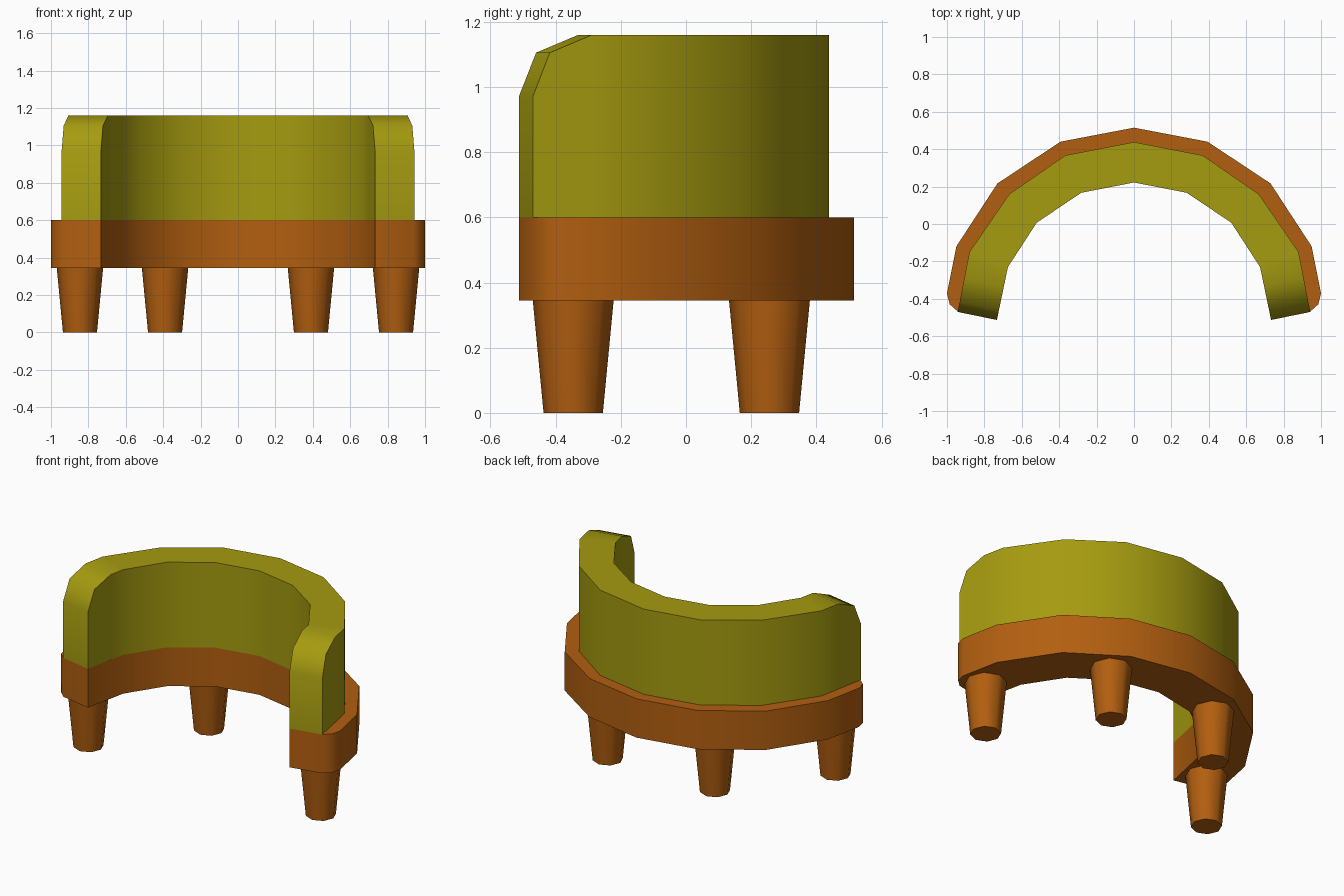
import bpy, bmesh, math

if "Cube" in bpy.data.objects:
    bpy.data.objects.remove(bpy.data.objects["Cube"])


def material(name, rgb):
    m = bpy.data.materials.new(name)
    m.diffuse_color = (*rgb, 1)
    m.use_nodes = True
    m.node_tree.nodes["Principled BSDF"].inputs["Base Color"].default_value = m.diffuse_color
    return m


wood = material("orange brown wood", (0.445, 0.114, 0.005))
fabric = material("olive fabric", (0.376, 0.328, 0.005))


def finish(name, bm, mat):
    bmesh.ops.recalc_face_normals(bm, faces=bm.faces)
    me = bpy.data.meshes.new(name)
    bm.to_mesh(me)
    bm.free()
    me.materials.append(mat)
    me.shade_smooth()
    me.set_sharp_from_angle(angle=math.radians(50))
    ob = bpy.data.objects.new(name, me)
    bpy.context.collection.objects.link(ob)
    return ob


def mirrored(half):
    # half runs from the right end to the centre point on x = 0
    return half + [(-p[0], *p[1:]) for p in reversed(half[:-1])]


# Curved base: crescent outline extruded upward
outer = mirrored([(0.94, -0.47), (0.985, -0.43), (1.0, -0.37), (0.95, -0.12),
                  (0.73, 0.217), (0.393, 0.44), (0, 0.515)])
inner = mirrored([(0.733, -0.513), (0.674, -0.23), (0.52, 0.007),
                  (0.282, 0.167), (0, 0.222)])
bm = bmesh.new()
face = bm.faces.new([bm.verts.new((x, y, 0.345)) for x, y in outer + inner[::-1]])
top = bmesh.ops.extrude_face_region(bm, geom=[face])["geom"]
bmesh.ops.translate(bm, vec=(0, 0, 0.255),
                    verts=[v for v in top if isinstance(v, bmesh.types.BMVert)])
finish("curved_base", bm, wood)

# Curved backrest: sections (inner x, inner y, outer x, outer y, top z)
half = [(0.733, -0.513, 0.943, -0.47, 0.97), (0.722, -0.46, 0.932, -0.418, 1.105),
        (0.695, -0.33, 0.907, -0.288, 1.16), (0.674, -0.23, 0.88, -0.15, 1.16),
        (0.52, 0.007, 0.667, 0.16, 1.16), (0.282, 0.167, 0.367, 0.367, 1.16),
        (0, 0.222, 0, 0.438, 1.16)]
sections = half + [(-a, b, -c, d, z) for a, b, c, d, z in reversed(half[:-1])]
bm = bmesh.new()
rings = [[bm.verts.new(p) for p in ((a, b, 0.6), (c, d, 0.6), (c, d, z), (a, b, z))]
         for a, b, c, d, z in sections]
for r, s in zip(rings, rings[1:]):
    for i in range(4):
        j = (i + 1) % 4
        bm.faces.new((r[i], r[j], s[j], s[i]))
bm.faces.new(rings[0])
bm.faces.new(rings[-1])
finish("curved_backrest", bm, fabric)

# Tapered eight-sided legs
for label, x, y in (("front", 0.845, -0.346), ("back", 0.39, 0.256)):
    for side, sx in (("right", 1), ("left", -1)):
        bm = bmesh.new()
        bmesh.ops.create_cone(bm, cap_ends=True, segments=8,
                              radius1=0.091, radius2=0.124, depth=0.345)
        leg = finish(f"{label}_{side}_leg", bm, wood)
        leg.location = (sx * x, y, 0.1725)
